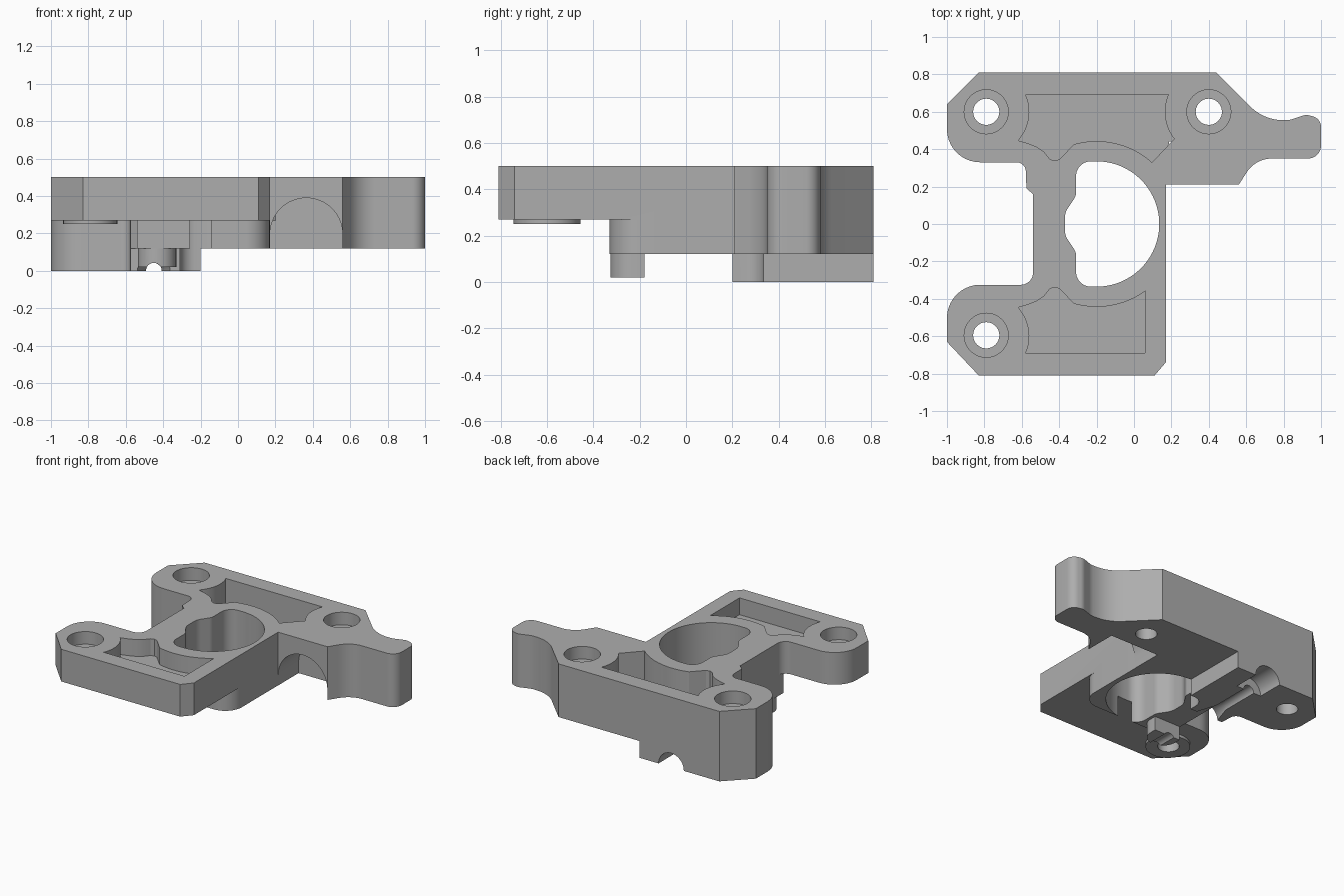
import bpy, bmesh, math
from mathutils import Vector, Matrix

cube = bpy.data.objects.get("Cube")
if cube:
    bpy.data.objects.remove(cube, do_unlink=True)

mat = bpy.data.materials.new("light grey")
mat.use_nodes = True
GREY = (0.42, 0.42, 0.42, 1)
mat.diffuse_color = GREY
mat.node_tree.nodes["Principled BSDF"].inputs["Base Color"].default_value = GREY


def arc(cx, cy, r, a0, a1, n=12):
    """Points on a circular arc, angles in degrees."""
    angles = [math.radians(a0 + (a1 - a0) * i / n) for i in range(n + 1)]
    return [(cx + r * math.cos(a), cy + r * math.sin(a)) for a in angles]


def rounded(points, n=10):
    """Closed outline; a third value on a point is its fillet radius."""
    out = []
    for i, p in enumerate(points):
        b = Vector(p[:2])
        if len(p) < 3:
            out.append(tuple(b))
            continue
        u = (Vector(points[i - 1][:2]) - b).normalized()
        v = (Vector(points[(i + 1) % len(points)][:2]) - b).normalized()
        half = u.angle(v) / 2
        centre = b + (u + v).normalized() * p[2] / math.sin(half)
        t = p[2] / math.tan(half)
        s, e = b + u * t - centre, b + v * t - centre
        turn = s.angle_signed(e)          # clockwise positive
        for k in range(n + 1):
            out.append(tuple(centre + Matrix.Rotation(-turn * k / n, 2) @ s))
    return out


def make(name, bm):
    bmesh.ops.recalc_face_normals(bm, faces=bm.faces)
    mesh = bpy.data.meshes.new(name)
    bm.to_mesh(mesh)
    bm.free()
    mesh.materials.append(mat)
    ob = bpy.data.objects.new(name, mesh)
    bpy.context.collection.objects.link(ob)
    return ob


def prism(name, outline, lo, hi, axis="z"):
    """Extrude an outline along z, or an xz outline along y."""
    bm = bmesh.new()
    place = (lambda p: (p[0], p[1], lo)) if axis == "z" else (lambda p: (p[0], lo, p[1]))
    move = (0, 0, hi - lo) if axis == "z" else (0, hi - lo, 0)
    face = bm.faces.new([bm.verts.new(place(p)) for p in outline])
    ext = bmesh.ops.extrude_face_region(bm, geom=[face], use_keep_orig=True)
    moved = [g for g in ext["geom"] if isinstance(g, bmesh.types.BMVert)]
    bmesh.ops.translate(bm, verts=moved, vec=move)
    return make(name, bm)


def disc(cx, cy, r, n=40):
    return arc(cx, cy, r, 0, 360, n)[:-1]


def box(x0, x1, y0, y1):
    return [(x0, y0), (x1, y0), (x1, y1), (x0, y1)]


def combine(target, tool, operation="DIFFERENCE"):
    tool.hide_render = True
    mod = target.modifiers.new("cut", "BOOLEAN")
    mod.object, mod.operation, mod.solver = tool, operation, "EXACT"
    bpy.context.view_layer.objects.active = target
    bpy.ops.object.modifier_apply(modifier=mod.name)
    bpy.data.objects.remove(tool, do_unlink=True)


# Main body, full height
outline = rounded([
    (-0.83, 0.81), (0.44, 0.81), (0.695, 0.555, 0.25), (0.83, 0.555, 0.12),
    (0.92, 0.585, 0.06), (1, 0.565, 0.06), (1, 0.35, 0.07), (0.65, 0.35, 0.16),
    (0.56, 0.21), (0.17, 0.21), (0.17, -0.74), (0.11, -0.81), (-0.83, -0.81),
    (-1, -0.63), (-1, -0.325, 0.177), (-0.54, -0.325, 0.065), (-0.54, 0.16),
    (-0.575, 0.19), (-0.58, 0.33, 0.05), (-1, 0.33, 0.177), (-1, 0.64)])
body = prism("mount_body", outline, 0, 0.5)

# Step the underside: shallow front plate, middle level, deep back corner
front_step = box(-2, 2, -2, -0.2)[:2] + [(2, -0.2), (0.17, -0.2)]
front_step += arc(0.04, -0.2, 0.13, 0, -90)[1:] + [(-0.54, -0.33), (-0.54, -0.2), (-2, -0.2)]
combine(body, prism("front_step", front_step, -1, 0.27))
middle_step = [(-2, -2), (2, -2), (2, 2), (-0.2, 2), (-0.2, 0.2), (-2, 0.2)]
combine(body, prism("middle_step", middle_step, -1, 0.12))

# Pillar under the narrow neck and boss under the front hole
pillar = rounded([(-0.535, -0.327, 0.1), (-0.33, -0.327, 0.1),
                  (-0.33, -0.18), (-0.535, -0.18)])
combine(body, prism("pillar", pillar, 0.02, 0.32), "UNION")
combine(body, prism("boss", disc(-0.79, -0.6, 0.145), 0.25, 0.3), "UNION")

# Central bore with a lobed side
bore = rounded(arc(-0.2, 0, 0.335, -90, 90, 48) + [
    (-0.31, 0.335, 0.08), (-0.31, 0.15, 0.06), (-0.37, 0.06, 0.1),
    (-0.37, -0.06, 0.1), (-0.31, -0.15, 0.06), (-0.31, -0.335, 0.08)])
combine(body, prism("bore", bore, -1, 1))


# Top pockets, back and front
def pocket(side, right_end, start, floor):
    pts = [(-0.58, 0.69)] + right_end + arc(-0.2, 0, 0.443, start, 106, 20)
    pts += [(-0.37, 0.375), (-0.4, 0.345), (-0.425, 0.338), (-0.45, 0.347),
            (-0.48, 0.385), (-0.52, 0.412), (-0.57, 0.432)]
    pts += arc(-0.79, 0.6, 0.23, -42, 20)
    combine(body, prism("pocket", [(x, side * y) for x, y in pts], floor, 1))


pocket(1, arc(0.4, 0.6, 0.235, 157, 218), 48, 0.27)
pocket(-1, [(0.06, 0.69)], 54, 0.38)

# Screw holes with counterbores
for x, y in [(-0.79, 0.6), (-0.79, -0.595), (0.4, 0.6)]:
    combine(body, prism("screw_hole", disc(x, y, 0.07), -1, 1))
    combine(body, prism("counterbore", disc(x, y, 0.118), 0.41, 1))

# Arched recess in the front of the side arm
arch = [(0.171, 0), (0.559, 0)] + arc(0.365, 0.195, 0.194, 0, 180, 32)
combine(body, prism("arch", arch, 0.15, 0.44, "y"))

# Half-round channel along the underside, wider at the back
combine(body, prism("channel", disc(-0.45, 0, 0.042), -0.5, 1, "y"))
combine(body, prism("wide_channel", disc(-0.45, 0, 0.1), 0.62, 1, "y"))

# Flared mouth of the channel beside the bore
bm = bmesh.new()
bmesh.ops.create_cone(bm, cap_ends=True, segments=40, radius1=0.042, radius2=0.1, depth=0.18,
                      matrix=Matrix.Translation((-0.45, 0.25, 0)) @ Matrix.Rotation(math.pi / 2, 4, "X"))
combine(body, make("flare", bm))

bpy.ops.object.select_all(action="DESELECT")
body.select_set(True)
bpy.context.view_layer.objects.active = body
bpy.ops.object.shade_smooth_by_angle(angle=math.radians(28))
